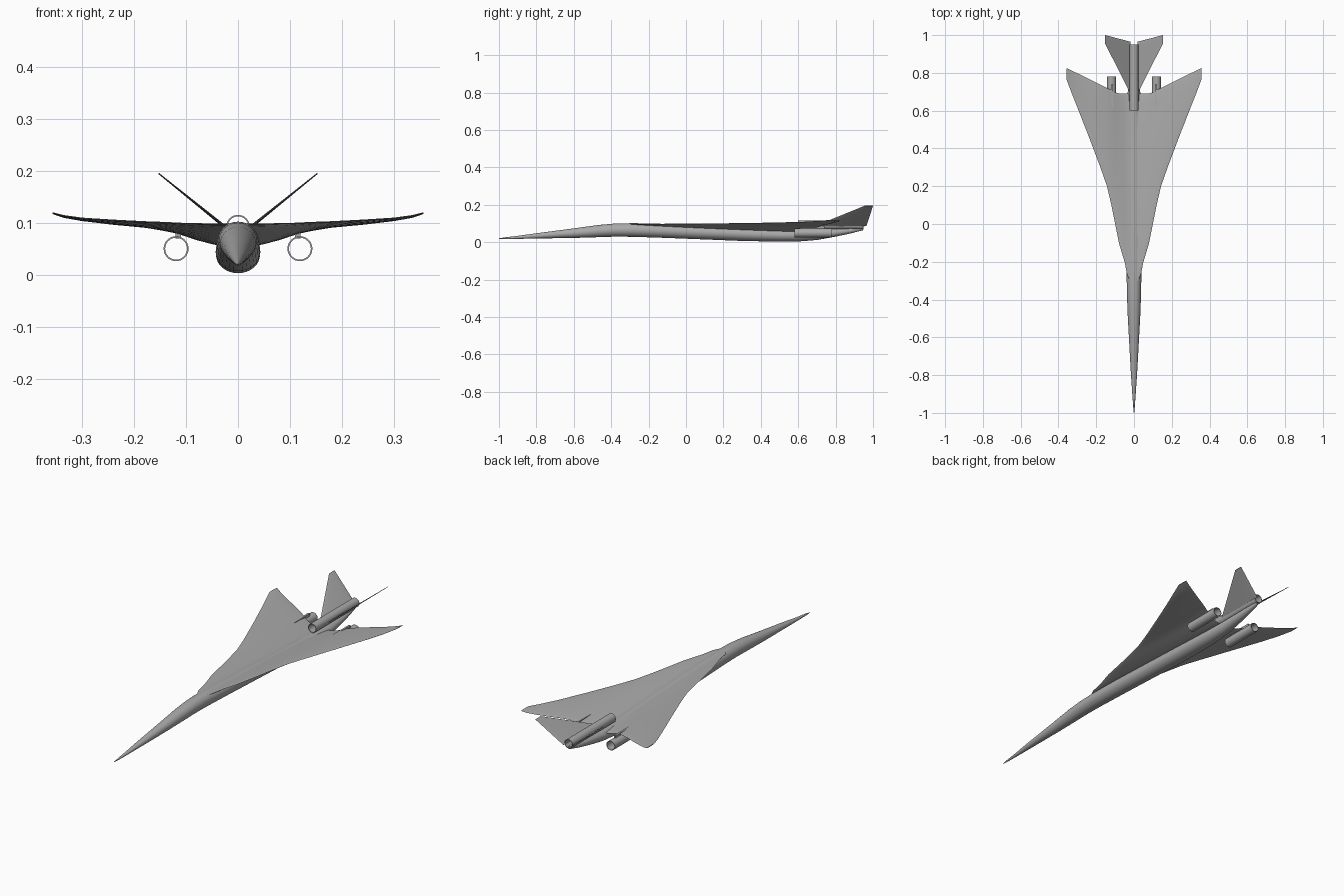
import bpy, bmesh, math
from mathutils import Vector

cube = bpy.data.objects.get("Cube")
if cube:
    bpy.data.objects.remove(cube, do_unlink=True)

grey = bpy.data.materials.new("airframe grey")
grey.use_nodes = True
COLOUR = (0.4, 0.4, 0.4, 1)
grey.diffuse_color = COLOUR
grey.node_tree.nodes["Principled BSDF"].inputs["Base Color"].default_value = COLOUR


def loft(name, rings, cap=True, close=False, angle=40):
    """Skin a row of closed rings into one smooth-shaded object."""
    bm = bmesh.new()
    rows = [[bm.verts.new(p) for p in ring] for ring in rings]
    pairs = list(zip(rows, rows[1:]))
    if close:
        pairs.append((rows[-1], rows[0]))
    for a, b in pairs:
        n = len(a)
        for i in range(n):
            j = (i + 1) % n
            bm.faces.new((a[i], a[j], b[j], b[i]))
    if cap and not close:
        bm.faces.new(rows[0])
        bm.faces.new(rows[-1])
    bmesh.ops.recalc_face_normals(bm, faces=bm.faces)
    mesh = bpy.data.meshes.new(name)
    bm.to_mesh(mesh)
    bm.free()
    mesh.materials.append(grey)
    obj = bpy.data.objects.new(name, mesh)
    bpy.context.collection.objects.link(obj)
    bpy.ops.object.select_all(action="DESELECT")
    obj.select_set(True)
    bpy.context.view_layer.objects.active = obj
    bpy.ops.object.shade_smooth_by_angle(angle=math.radians(angle))
    return obj


def circle(x, y, z, rx, rz, n=32):
    return [Vector((x + rx * math.cos(2 * math.pi * i / n), y,
                    z + rz * math.sin(2 * math.pi * i / n))) for i in range(n)]


def airfoil(lead, trail, thick, n=14):
    """Thin section from the leading point back to the trailing point."""
    lead, trail = Vector(lead), Vector(trail)
    ring = []
    for i in range(2 * n):
        a = math.pi * i / n
        t = (1 - math.cos(a)) / 2
        ring.append(lead.lerp(trail, t) + Vector((0, 0, thick / 2 * math.sin(a))))
    return ring


# Fuselage: station, half width, bottom, top
body = [(-1, .001, .018, .021), (-.97, .004, .017, .026), (-.9, .009, .018, .034),
        (-.8, .016, .02, .048), (-.6, .027, .023, .074), (-.47, .034, .027, .092),
        (-.38, .037, .03, .1), (-.28, .039, .029, .102), (-.1, .041, .023, .098),
        (.1, .042, .015, .09), (.3, .043, .007, .081), (.5, .042, .003, .072),
        (.6, .039, .004, .069), (.7, .033, .012, .07), (.8, .025, .03, .073),
        (.88, .017, .047, .076), (.945, .008, .064, .078)]
loft("fuselage", [circle(0, y, (lo + hi) / 2, w, (hi - lo) / 2)
                  for y, w, lo, hi in body])

# Wing: span position, leading y, trailing y, leading z, trailing z, thickness
half = [(0, -.34, .69, .097, .055, .014), (.036, -.27, .69, .097, .057, .014),
        (.05, -.2, .69, .097, .06, .014), (.08, -.1, .692, .098, .068, .013),
        (.1, 0, .697, .098, .075, .012), (.12, .1, .708, .099, .081, .011),
        (.143, .2, .72, .1, .086, .01), (.178, .3, .737, .101, .092, .009),
        (.24, .464, .768, .104, .098, .008), (.3, .617, .798, .108, .105, .006),
        (.335, .706, .815, .113, .111, .005), (.357, .765, .825, .119, .118, .003)]
span = [(-h[0], *h[1:]) for h in reversed(half[1:])] + half
loft("wing", [airfoil((x, y0, z0), (x, y1, z1), t) for x, y0, y1, z0, z1, t in span])


def engine(name, x, z, y0, y1, r, wall=.003):
    """Open thin-walled tube along y."""
    loft(name, [circle(x, y, z, q, q) for y, q in
                ((y0, r), (y1, r), (y1, r - wall), (y0, r - wall))], close=True)


engine("centre_engine", 0, .092, .6, .95, .023)
for side, s in (("left", 1), ("right", -1)):
    engine(side + "_engine", s * .119, .05, .58, .78, .024)
    # Pylon joining the nacelle to the wing
    loft(side + "_pylon", [
        [Vector((s * (.115 + dx), y, z)) for dx, y in
         ((-.005, .61), (.005, .61), (.005, .74), (-.005, .74))]
        for z in (.07, .086)])
    # Slanted tail fin
    loft(side + "_tail_fin", [
        airfoil((s * .019, .69, .087), (s * .019, .965, .087), .008),
        airfoil((s * .153, .955, .195), (s * .153, 1, .195), .003)])
